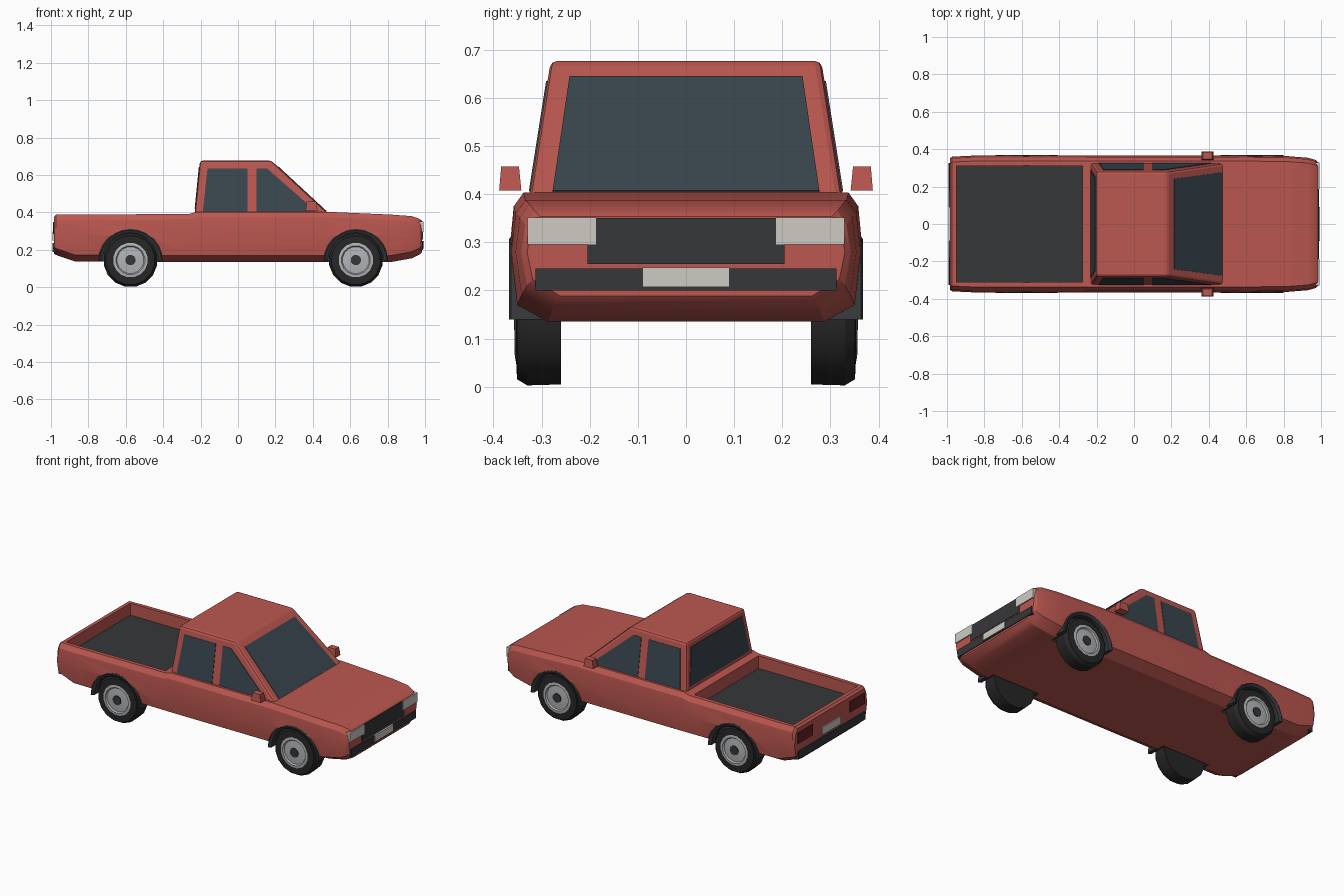
import bpy, bmesh
from math import cos, sin, pi, radians
from mathutils import Vector

if "Cube" in bpy.data.objects:
    bpy.data.objects.remove(bpy.data.objects["Cube"])


def material(name, rgb):
    m = bpy.data.materials.new(name)
    m.diffuse_color = (*rgb, 1)
    m.use_nodes = True
    m.node_tree.nodes["Principled BSDF"].inputs["Base Color"].default_value = m.diffuse_color
    return m


RED = material("red_paint", (0.50, 0.095, 0.08))
DARK = material("dark_trim", (0.035, 0.038, 0.04))
GLASS = material("glass", (0.04, 0.06, 0.075))
TYRE = material("rubber", (0.02, 0.02, 0.02))
METAL = material("rim_metal", (0.45, 0.46, 0.48))
CREAM = material("lamp", (0.62, 0.60, 0.55))
LAMP = material("tail_red", (0.13, 0.015, 0.015))


def finish(name, bm, mat, smooth=None):
    bmesh.ops.recalc_face_normals(bm, faces=bm.faces[:])
    me = bpy.data.meshes.new(name)
    bm.to_mesh(me)
    bm.free()
    ob = bpy.data.objects.new(name, me)
    bpy.context.collection.objects.link(ob)
    me.materials.append(mat)
    if smooth:
        bpy.ops.object.select_all(action='DESELECT')
        ob.select_set(True)
        bpy.context.view_layer.objects.active = ob
        bpy.ops.object.shade_smooth_by_angle(angle=radians(smooth))
    return ob


def loft(name, rings, mat, smooth=None, caps=True, closed=False, bevel=0):
    """Skin a list of equal-length point rings."""
    bm = bmesh.new()
    vs = [[bm.verts.new(p) for p in r] for r in rings]
    n = len(vs[0])
    pairs = list(zip(vs, vs[1:])) + ([(vs[-1], vs[0])] if closed else [])
    for a, b in pairs:
        for i in range(n):
            j = (i + 1) % n
            bm.faces.new((a[i], a[j], b[j], b[i]))
    if caps:
        bm.faces.new(vs[0])
        bm.faces.new(vs[-1])
    if bevel:
        bmesh.ops.recalc_face_normals(bm, faces=bm.faces[:])
        bmesh.ops.bevel(bm, geom=bm.edges[:], offset=bevel, segments=2,
                        profile=0.5, affect='EDGES')
    return finish(name, bm, mat, smooth)


def box(name, x, y, z, mat, bevel=0):
    ring = lambda zz: [(x[0], y[0], zz), (x[1], y[0], zz), (x[1], y[1], zz), (x[0], y[1], zz)]
    return loft(name, [ring(z[0]), ring(z[1])], mat, bevel=bevel)


def plate(name, pts, mat, out):
    """Thin pane through the points, standing slightly proud along out."""
    p = [Vector(q) for q in pts]
    n = (p[1] - p[0]).cross(p[2] - p[0]).normalized()
    if n.dot(Vector(out)) < 0:
        n = -n
    return loft(name, [[q - n * 0.006 for q in p], [q + n * 0.003 for q in p]], mat)


def lathe(name, centre, side, profile, mat, seg=16, smooth=30):
    """Revolve (radius, y) points about the axle."""
    cx, cz = centre
    rings = [[(cx + r * cos(2 * pi * (i + .5) / seg), side * y, cz + r * sin(2 * pi * (i + .5) / seg))
              for i in range(seg)] for r, y in profile]
    return loft(name, rings, mat, smooth)


# Body: cross-sections along x as (x, bottom, top, half width)
STATIONS = [(-0.985, .18, .376, .352), (-0.972, .172, .388, .36), (-0.87, .137, .388, .365),
            (-0.26, .135, .392, .366), (-0.22, .135, .403, .367), (0.48, .135, .403, .367),
            (0.82, .135, .388, .363), (0.93, .155, .38, .354), (0.972, .175, .365, .342),
            (0.985, .188, .354, .33)]
rings = []
for x, zb, zt, w in STATIONS:
    half = [(.79 * w, zb), (.965 * w, zb + .035), (w, .28), (.975 * w, zt - .028), (.92 * w, zt)]
    rings.append([(x, y, z) for y, z in half] + [(x, -y, z) for y, z in reversed(half)])
body = loft("body", rings, RED, smooth=25)


def cut(cutter):
    cutter.hide_render = True
    cutter.hide_viewport = False
    cutter.display_type = 'WIRE'
    m = body.modifiers.new(cutter.name, 'BOOLEAN')
    m.operation, m.object, m.solver = 'DIFFERENCE', cutter, 'EXACT'
    m.material_mode = 'TRANSFER'


# Load bed
cut(box("bed_cutter", (-.95, -.275), (-.312, .312), (.31, .5), RED))
box("bed_floor", (-.949, -.276), (-.311, .311), (.305, .315), DARK)

# Wheels and arches
for end, cx in (("front", .63), ("rear", -.575)):
    for side, s in (("left", 1), ("right", -1)):
        tag, c = f"{end}_{side}", (cx, .145)
        cut(lathe(tag + "_arch_cutter", c, s, [(.163, .245), (.163, .42)], DARK, 24, None))
        arch = []
        for i in range(13):
            a = pi * i / 12
            arch.append([(cx + r * cos(a), s * y, .14 + r * sin(a))
                         for r, y in ((.172, .25), (.172, .364), (.166, .368), (.15, .36), (.15, .25))])
        loft(tag + "_arch", arch, DARK, smooth=30)
        lathe(tag + "_tyre", c, s, [(.10, .26), (.143, .26), (.145, .33), (.132, .351),
                                    (.092, .353), (.090, .34)], TYRE)
        lathe(tag + "_rim", c, s, [(.093, .30), (.093, .354), (.078, .356), (.072, .348),
                                   (.03, .352)], METAL)
        lathe(tag + "_hub", c, s, [(.028, .33), (.028, .357)], DARK, 12)

# Cab
Z0, Z1 = .39, .677


def cab_ring(x0, x1, y, z):
    return [(x0, -y, z), (x1, -y, z), (x1, y, z), (x0, y, z)]


loft("cab", [cab_ring(-.232, .488, .326, Z0), cab_ring(-.203, .178, .281, Z1)], RED, bevel=.014)


def t(z):
    return (z - Z0) / (Z1 - Z0)


def front_pt(y, z):
    return (.488 - .31 * t(z), y, z)


def rear_pt(y, z):
    return (-.232 + .029 * t(z), y, z)


plate("windscreen", [front_pt(-.277, .405), front_pt(.277, .405),
                     front_pt(.242, .643), front_pt(-.242, .643)], GLASS, (1, 0, 0))
plate("rear_window", [rear_pt(-.288, .42), rear_pt(.288, .42),
                      rear_pt(.25, .642), rear_pt(-.25, .642)], GLASS, (-1, 0, 0))
SIDE_PANES = {"rear_side_window": [(-.188, .405), (.052, .405), (.052, .635), (-.163, .635)],
              "front_side_window": [(.10, .405), (.415, .405), (.36, .455), (.155, .635), (.10, .635)]}
for side, s in (("left", 1), ("right", -1)):
    for name, pts in SIDE_PANES.items():
        plate(f"{side}_{name}", [(x, s * (.326 - .045 * t(z)), z) for x, z in pts], GLASS, (0, s, 0))
    # Door mirrors
    loft(side + "_mirror", [[(x, s * y, z) for x, y in ((a, b), (c, b), (c, d), (a, d))]
                            for z, a, c, b, d in ((.408, .36, .425, .342, .388),
                                                  (.457, .368, .418, .347, .384))], RED)
    # Lamps
    box(side + "_headlamp", (.955, .992), sorted((s * .187, s * .329)), (.295, .352), CREAM)
    box(side + "_tail_lamp", (-.99, -.96), sorted((s * .18, s * .325)), (.285, .35), LAMP)

# Nose and tail trim
box("grille", (.95, .989), (-.205, .205), (.255, .35), DARK)
box("front_bumper", (.95, .99), (-.313, .313), (.20, .246), DARK)
box("front_plate", (.96, .995), (-.09, .09), (.207, .248), CREAM)
box("rear_bumper", (-.992, -.95), (-.325, .325), (.188, .236), DARK)
box("rear_plate", (-.992, -.96), (-.09, .09), (.25, .297), CREAM)
